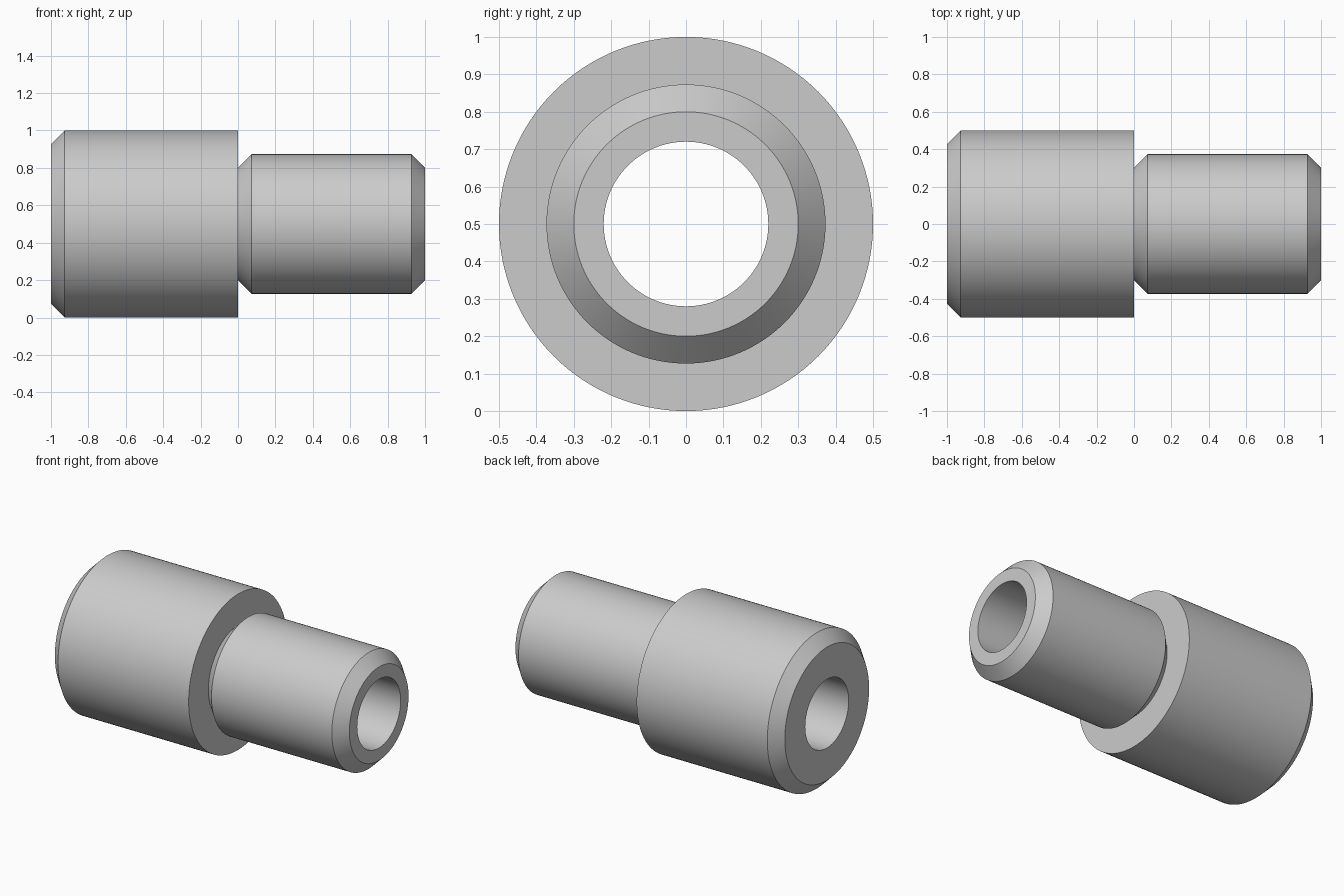
import bpy, bmesh, math
from mathutils import Vector

cube = bpy.data.objects.get("Cube")
if cube:
    bpy.data.objects.remove(cube, do_unlink=True)

# Single plain grey metal
grey = bpy.data.materials.new("grey_metal")
grey.use_nodes = True
colour = (0.6, 0.6, 0.6, 1)
grey.diffuse_color = colour
grey.node_tree.nodes["Principled BSDF"].inputs["Base Color"].default_value = colour

# Dimensions
AXIS_Z = 0.5
BORE, BODY, SPIGOT = 0.22, 0.5, 0.373
CHAMFER = 0.073
SEGMENTS = 128

# Closed section (x, radius): wide body, undercut shoulder, chamfered spigot, through bore
section = [
    (-1, BORE),
    (-1, BODY - CHAMFER),
    (-1 + CHAMFER, BODY),
    (0, BODY),
    (0, SPIGOT - CHAMFER),
    (CHAMFER, SPIGOT),
    (1 - CHAMFER, SPIGOT),
    (1, SPIGOT - CHAMFER),
    (1, BORE),
]

# Revolve the section around the long axis
bm = bmesh.new()
verts = [bm.verts.new((x, 0, r)) for x, r in section]
edges = [bm.edges.new((a, b)) for a, b in zip(verts, verts[1:] + verts[:1])]
bmesh.ops.spin(bm, geom=verts + edges, cent=(0, 0, 0), axis=(1, 0, 0),
               angle=math.tau, steps=SEGMENTS, use_merge=True)
bmesh.ops.remove_doubles(bm, verts=bm.verts, dist=0.0001)
bmesh.ops.recalc_face_normals(bm, faces=bm.faces)
bmesh.ops.translate(bm, verts=bm.verts, vec=Vector((0, 0, AXIS_Z)))

mesh = bpy.data.meshes.new("stepped_bushing")
bm.to_mesh(mesh)
bm.free()
mesh.materials.append(grey)
bushing = bpy.data.objects.new("stepped_bushing", mesh)
bpy.context.collection.objects.link(bushing)

# Smooth round walls, crisp chamfer and shoulder edges
bpy.ops.object.select_all(action="DESELECT")
bushing.select_set(True)
bpy.context.view_layer.objects.active = bushing
bpy.ops.object.shade_smooth_by_angle(angle=math.radians(30))
